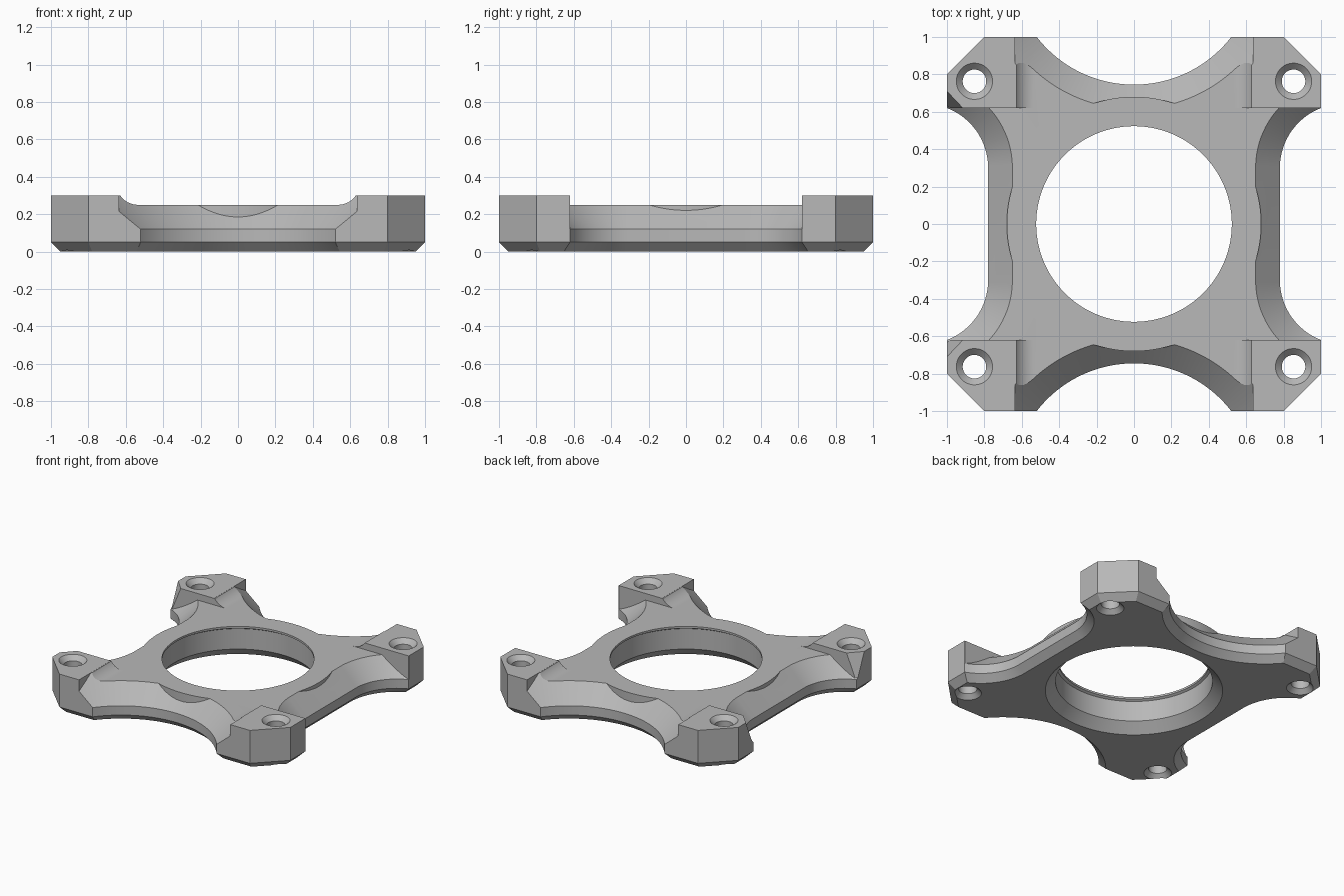
import bpy, bmesh, math
from math import cos, sin, pi

cube = bpy.data.objects.get("Cube")
if cube:
    bpy.data.objects.remove(cube, do_unlink=True)

metal = bpy.data.materials.new("light_grey")
metal.use_nodes = True
grey = (0.48, 0.48, 0.48, 1)
metal.diffuse_color = grey
metal.node_tree.nodes["Principled BSDF"].inputs["Base Color"].default_value = grey


def loft(name, rings):
    """Closed solid through rings of equal point count."""
    bm = bmesh.new()
    loops = [[bm.verts.new(p) for p in ring] for ring in rings]
    n = len(loops[0])
    for a, b in zip(loops, loops[1:]):
        for i in range(n):
            j = (i + 1) % n
            bm.faces.new((a[i], a[j], b[j], b[i]))
    bm.faces.new(loops[0][::-1])
    bm.faces.new(loops[-1])
    bmesh.ops.recalc_face_normals(bm, faces=bm.faces)
    mesh = bpy.data.meshes.new(name)
    bm.to_mesh(mesh)
    bm.free()
    mesh.materials.append(metal)
    ob = bpy.data.objects.new(name, mesh)
    bpy.context.collection.objects.link(ob)
    return ob


def stadium(x, y, half, r, z, n=96):
    """Circle, stretched along y by half on each side."""
    pts = []
    for k in range(n):
        a = 2 * pi * (k + 0.5) / n
        pts.append((x + r * cos(a), y + math.copysign(half, sin(a)) + r * sin(a), z))
    return pts


def lathe(name, x, y, profile, half=0, n=96):
    return loft(name, [stadium(x, y, half, r, z, n) for r, z in profile])


def combine(target, tool, operation):
    mod = target.modifiers.new(operation, "BOOLEAN")
    mod.operation = operation
    mod.solver = "EXACT"
    mod.object = tool
    bpy.context.view_layer.objects.active = target
    bpy.ops.object.modifier_apply(modifier=mod.name)
    bpy.data.objects.remove(tool, do_unlink=True)


def octagon(inset, z):
    a, b = 1 - inset, 0.8 - inset * 0.41
    return [(a, -b, z), (a, b, z), (b, a, z), (-b, a, z),
            (-a, b, z), (-a, -b, z), (-b, -a, z), (b, -a, z)]


corners = [(sx, sy) for sx in (-1, 1) for sy in (-1, 1)]

# Plate with a bevelled underside
body = loft("mounting_bracket", [octagon(0.05, 0), octagon(0, 0.05), octagon(0, 0.25)])

# Concave fillets leading up to the corner pads
for sx, sy in corners:
    arc = [(0.535 + 0.115 * sin(t), 0.365 - 0.115 * cos(t))
           for t in [i * 0.0962 * 1.0 for i in range(11)]]
    section = [(0.66, 0.15), (0.535, 0.15)] + arc + [(0.66, arc[-1][1])]
    fillet = loft("fillet", [[(sx * x, sy * y, z) for x, z in section] for y in (0.62, 1)])
    combine(body, fillet, "UNION")


# Bevelled cut-outs on all four sides
def cutout_profile(r):
    return [(r + 0.07, -0.02), (r, 0.05), (r, 0.12), (r + 0.23, 0.35)]


for s in (-1, 1):
    combine(body, lathe("end_cutout", 0, s * 1.403, cutout_profile(0.658), n=160), "DIFFERENCE")
    combine(body, lathe("side_cutout", s * 1.123, 0, cutout_profile(0.343), 0.3), "DIFFERENCE")

# Round boss around the opening
combine(body, lathe("boss", 0, 0, [(0.68, 0.1), (0.68, 0.25)], n=128), "UNION")

# Raised corner pads, with a sloped corner on the -x pair
for sx, sy in corners:
    rings = []
    for z, cx, cy in ((0.06, 0.99, 0.63), (0.12, 0.99, 0.63), (0.3, 0.915, 0.71)):
        if sx > 0:
            cx, cy = 0.999, 0.621
        outline = [(0.635, 0.62), (cx, 0.62), (1, cy), (1, 0.8), (0.8, 1), (0.635, 1)]
        rings.append([(sx * x, sy * y, z) for x, y in outline])
    combine(body, loft("corner_pad", rings), "UNION")

# Central bore with a thin top lip and a wide lower bevel
bore = [(0.63, -0.02), (0.54, 0.07), (0.54, 0.225), (0.523, 0.235), (0.523, 0.3)]
combine(body, lathe("bore", 0, 0, bore, n=128), "DIFFERENCE")

# Screw holes, countersunk at both ends
screw = [(0.115, -0.02), (0.063, 0.032), (0.063, 0.266), (0.117, 0.32)]
for sx, sy in corners:
    combine(body, lathe("screw_hole", sx * 0.853, sy * 0.763, screw, n=40), "DIFFERENCE")

bpy.ops.object.select_all(action="DESELECT")
body.select_set(True)
bpy.context.view_layer.objects.active = body
bpy.ops.object.shade_smooth_by_angle(angle=math.radians(15))
